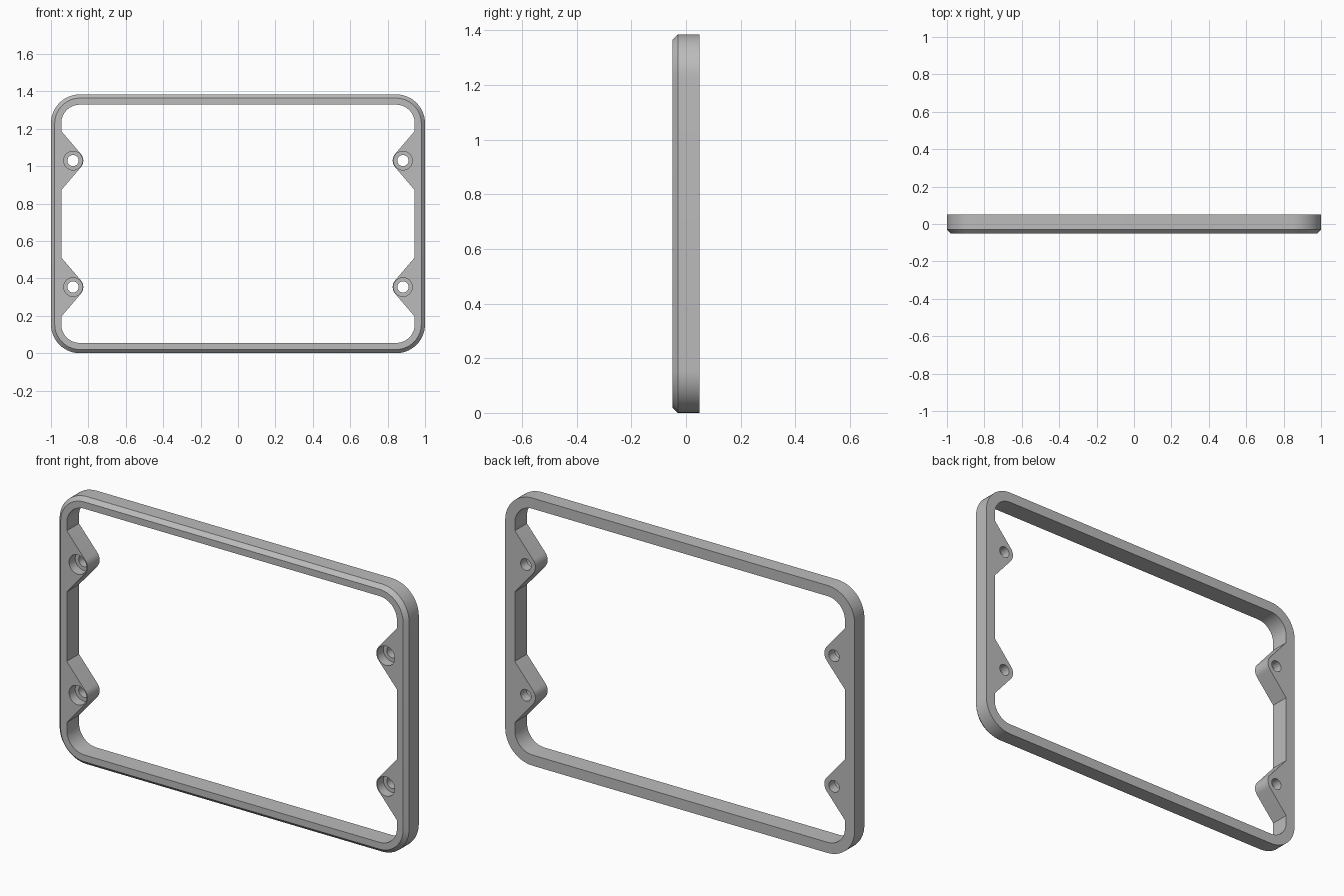
import bpy, bmesh
from math import pi, cos, sin, acos, atan2, hypot, radians

cube = bpy.data.objects.get("Cube")
if cube:
    bpy.data.objects.remove(cube, do_unlink=True)

HALF_W, HALF_H, HALF_D = 1.0, 0.692, 0.05
CORNER, RIM, CHAMFER = 0.155, 0.055, 0.02
HOLE_X, HOLE_Z = 0.882, 0.338
TAB_R, TAB_HALF, BORE_R, HOLE_R = 0.055, 0.158, 0.05, 0.03
BORE_FLOOR = 0.0


def arc(cx, cz, r, a0, a1, n=14):
    return [(cx + r * cos(a0 + (a1 - a0) * i / n),
             cz + r * sin(a0 + (a1 - a0) * i / n)) for i in range(n + 1)]


def circle(cx, cz, r, n=32):
    return arc(cx, cz, r, 0, 2 * pi, n)[:-1]


def outer_outline(inset):
    w, h, r = HALF_W - inset, HALF_H - inset, CORNER - inset
    points = []
    for k, (sx, sz) in enumerate([(1, 1), (-1, 1), (-1, -1), (1, -1)]):
        points += arc(sx * (w - r), sz * (h - r), r, k * pi / 2, (k + 1) * pi / 2)
    return points


def inner_outline():
    """Opening outline: rounded corners and four tabs tangent to their tips."""
    w, h, r = HALF_W - RIM, HALF_H - RIM, CORNER - RIM
    dx = w - HOLE_X
    sweep = pi - atan2(TAB_HALF, dx) - acos(TAB_R / hypot(dx, TAB_HALF))
    # Upper right quarter, from the lower edge of the tab to the top edge
    quarter = [(w, HOLE_Z - TAB_HALF)]
    quarter += arc(HOLE_X, HOLE_Z, TAB_R, pi + sweep, pi - sweep, 10)
    quarter += [(w, HOLE_Z + TAB_HALF)]
    quarter += arc(w - r, h - r, r, 0, pi / 2)
    right = [(x, -z) for x, z in reversed(quarter)] + quarter
    return right + [(-x, z) for x, z in reversed(right)]


bm = bmesh.new()


def ring(points, y):
    verts = [bm.verts.new((x, y, z + HALF_H)) for x, z in points]
    edges = [bm.edges.new((verts[i - 1], verts[i])) for i in range(len(verts))]
    return verts, edges


def wall(a, b):
    for i in range(len(a[0])):
        bm.faces.new((a[0][i - 1], a[0][i], b[0][i], b[0][i - 1]))


def cap(*rings):
    edges = [e for r in rings for e in r[1]]
    bmesh.ops.triangle_fill(bm, use_beauty=True, edges=edges)


# Outer wall with a chamfered front edge
outer_front = ring(outer_outline(CHAMFER), -HALF_D)
outer_mid = ring(outer_outline(0), -HALF_D + CHAMFER)
outer_back = ring(outer_outline(0), HALF_D)
# Opening with mounting tabs
inner_front = ring(inner_outline(), -HALF_D)
inner_back = ring(inner_outline(), HALF_D)

# Counterbored screw holes
front_rings, back_rings = [outer_front, inner_front], [outer_back, inner_back]
bores = []
for sx in (-1, 1):
    for sz in (-1, 1):
        cx, cz = sx * HOLE_X, sz * HOLE_Z
        bore = ring(circle(cx, cz, BORE_R), -HALF_D)
        floor = ring(circle(cx, cz, BORE_R), BORE_FLOOR)
        hole = ring(circle(cx, cz, HOLE_R), BORE_FLOOR)
        back = ring(circle(cx, cz, HOLE_R), HALF_D)
        front_rings.append(bore)
        back_rings.append(back)
        bores.append((bore, floor, hole, back))

# Flat front and back faces, then the walls joining them
cap(*front_rings)
cap(*back_rings)
wall(outer_front, outer_mid)
wall(outer_mid, outer_back)
wall(inner_front, inner_back)
for bore, floor, hole, back in bores:
    wall(bore, floor)
    wall(floor, hole)
    wall(hole, back)
bmesh.ops.recalc_face_normals(bm, faces=bm.faces[:])

mesh = bpy.data.meshes.new("bezel_frame")
bm.to_mesh(mesh)
bm.free()
frame = bpy.data.objects.new("bezel_frame", mesh)
bpy.context.collection.objects.link(frame)

# Plain grey finish
grey = bpy.data.materials.new("plain_grey")
grey.use_nodes = True
color = (0.5, 0.5, 0.5, 1)
grey.diffuse_color = color
grey.node_tree.nodes["Principled BSDF"].inputs["Base Color"].default_value = color
mesh.materials.append(grey)

bpy.ops.object.select_all(action="DESELECT")
frame.select_set(True)
bpy.context.view_layer.objects.active = frame
bpy.ops.object.shade_smooth_by_angle(angle=radians(30))
